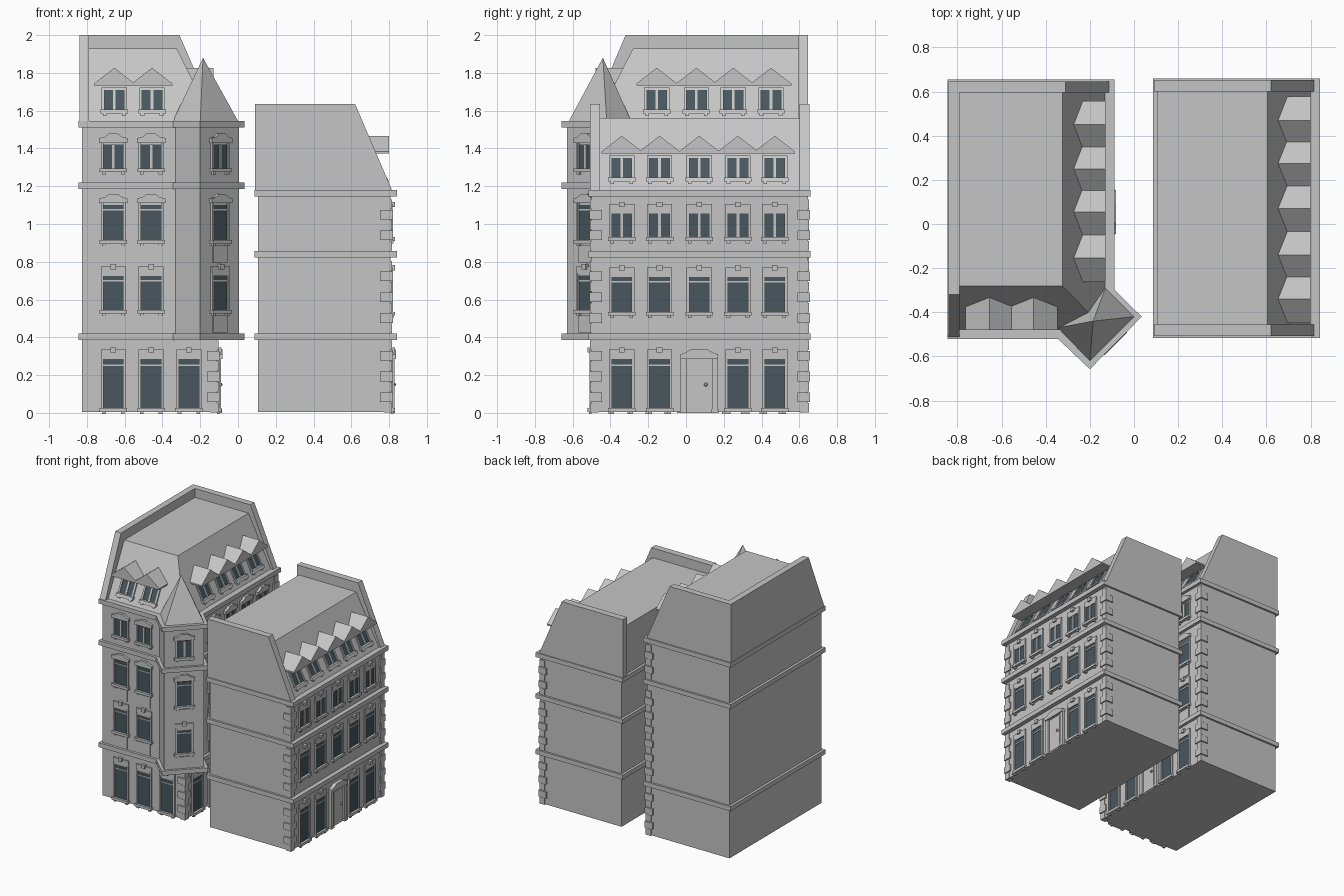
import bpy
import bmesh
from mathutils import Matrix, Vector

cube = bpy.data.objects.get("Cube")
if cube:
    bpy.data.objects.remove(cube, do_unlink=True)


def material(name, rgb):
    m = bpy.data.materials.new(name)
    m.use_nodes = True
    m.diffuse_color = (*rgb, 1)
    m.node_tree.nodes["Principled BSDF"].inputs["Base Color"].default_value = (*rgb, 1)
    return m


STONE = material("pale grey stone", (0.56, 0.56, 0.56))
GLASS = material("dark slate glass", (0.065, 0.095, 0.11))
Z = Vector((0, 0, 1))


def frame(a, d, b, origin=(0, 0, 0)):
    """Local axes: a along the shape, d the extrusion, b up the shape."""
    m = Matrix((a, d, b)).transposed().to_4x4()
    m.translation = origin
    return m


PLAN = frame((1, 0, 0), (0, 0, 1), (0, 1, 0))
XZ = frame((1, 0, 0), (0, 1, 0), (0, 0, 1))
YZ = frame((0, 1, 0), (1, 0, 0), (0, 0, 1))


def wall(origin, normal, lean=0):
    """Frame of a wall; lean tips it back like a roof slope."""
    n = Vector((*normal, 0)).normalized()
    return frame(Z.cross(n), n, Z - n * lean, origin)


def loft(bm, low, high):
    a = [bm.verts.new(p) for p in low]
    b = [bm.verts.new(p) for p in high]
    bm.faces.new(a)
    bm.faces.new(b)
    for i in range(len(a)):
        j = (i + 1) % len(a)
        bm.faces.new((a[i], a[j], b[j], b[i]))


def slab(bm, m, pts, d0, d1):
    loft(bm, [m @ Vector((p, d0, q)) for p, q in pts],
         [m @ Vector((p, d1, q)) for p, q in pts])


def rect(x0, x1, y0, y1):
    return [(x0, y0), (x1, y0), (x1, y1), (x0, y1)]


def block(bm, m, u, w, z0, z1, depth):
    slab(bm, m, rect(u - w / 2, u + w / 2, z0, z1), 0, depth)


def finish(name, bm, mat=STONE):
    bmesh.ops.recalc_face_normals(bm, faces=bm.faces)
    me = bpy.data.meshes.new(name)
    bm.to_mesh(me)
    bm.free()
    me.materials.append(mat)
    bpy.context.collection.objects.link(bpy.data.objects.new(name, me))


def window(trim, glass, m, u, z0, z1, hood="key", double=False, panel=0):
    w, jamb = 0.105, 0.014
    block(glass, m, u, w, z0, z1, 0.004)
    for s in (-1, 1):
        block(trim, m, u + s * (w + jamb) / 2, jamb, z0, z1 + 0.012, 0.012)
        block(trim, m, u + s * 0.05, 0.02, z0 - 0.032, z0 - 0.02, 0.014)
    block(trim, m, u, w + 0.04, z0 - 0.02, z0, 0.022)
    if double:
        block(trim, m, u, 0.014, z0, z1, 0.009)
    else:
        bar = z1 - 0.09 * (z1 - z0) - 0.005
        block(trim, m, u, w, bar - 0.008, bar, 0.008)
    if panel:
        block(trim, m, u, w, z0 - 0.03 - panel, z0 - 0.03, 0.007)
    if hood == "key":
        block(trim, m, u, w + 0.028, z1, z1 + 0.05, 0.01)
        block(trim, m, u, 0.03, z1 + 0.035, z1 + 0.062, 0.022)
    elif hood == "arch":
        half = [(0.075, 0.01), (0.075, 0.035), (0.045, 0.042), (0.025, 0.058)]
        pts = [(u + a, z1 + b) for a, b in half]
        pts += [(u - a, z1 + b) for a, b in reversed(half)]
        slab(trim, m, pts, 0, 0.02)
    else:
        block(trim, m, u, w + 0.028, z1, z1 + 0.012, 0.012)


def door(trim, m, u):
    for s in (-1, 1):
        block(trim, m, u + s * 0.083, 0.03, 0, 0.29, 0.02)
        block(trim, m, u + s * 0.083, 0.038, 0, 0.02, 0.024)
    block(trim, m, u, 0.136, 0.0, 0.29, 0.006)
    block(trim, m, u, 0.105, 0.01, 0.27, 0.011)
    half = [(0.1, 0.285), (0.1, 0.31), (0.075, 0.318), (0.045, 0.335)]
    slab(trim, m, [(u + a, b) for a, b in half] + [(u - a, b) for a, b in reversed(half)], 0, 0.028)
    knob = m @ Matrix.Translation((u + 0.035, 0.018, 0.15))
    bmesh.ops.create_icosphere(trim, subdivisions=2, radius=0.01, matrix=knob)


def dormer(trim, glass, roofs, slope, upright, u, z, lean):
    """Pair of panes on the slope under a jutting gable roof."""
    window(trim, glass, slope, u, z + 0.065, z + 0.17, "flat", True)
    gable = [(-0.108, 0.192), (0.108, 0.192), (0.108, 0.203), (0, 0.287), (-0.108, 0.203)]
    pts = [(u + a, z + b) for a, b in gable]
    loft(roofs, [upright @ Vector((p, 0, q)) for p, q in pts],
         [upright @ Vector((p, -lean * (q - z) - 0.012, q)) for p, q in pts])


def quoins(bm, x, y, sx, sy, z0, z1):
    """Alternating corner stones; sx and sy point out of the corner."""
    step, count = 0.055, int((z1 - z0) / 0.055)
    for i in range(count):
        size = 0.055 if i % 2 else 0.038
        out = 0.012 if i % 2 else 0.007
        xs = sorted((x + sx * out, x - sx * size))
        ys = sorted((y + sy * out, y - sy * size))
        z = z0 + i * step
        slab(bm, PLAN, rect(*xs, *ys), z + 0.002, z + step - 0.002)


# Left building: main walls and angled corner tower
tower = [(-0.33, -0.5), (-0.2, -0.63), (0.005, -0.425), (-0.11, -0.31), (-0.25, -0.35)]
bm = bmesh.new()
slab(bm, PLAN, rect(-0.825, -0.11, -0.5, 0.64), 0.005, 1.53)
finish("left_building_walls", bm)
bm = bmesh.new()
slab(bm, PLAN, tower, 0.4, 1.53)
finish("corner_tower", bm)

# Left building: belt courses wrapping the tower
bm = bmesh.new()
outline = [(-0.845, -0.52), (-0.345, -0.52), (-0.2, -0.658), (0.035, -0.42),
           (-0.088, -0.298), (-0.088, 0.655), (-0.845, 0.655)]
for z0, z1 in ((0.385, 0.42), (1.185, 1.22), (1.51, 1.545)):
    slab(bm, PLAN, outline, z0, z1)
finish("left_building_belts", bm)

# Left building: mansard roof, spire and end parapets
bm = bmesh.new()
loft(bm, [(x, y, 1.54) for x, y in rect(-0.8, -0.13, -0.48, 0.61)],
     [(x, y, 1.93) for x, y in rect(-0.8, -0.325, -0.28, 0.61)])
finish("left_building_roof", bm)
bm = bmesh.new()
base = [bm.verts.new((x, y, 1.545)) for x, y in
        ((-0.345, -0.47), (-0.2, -0.62), (0.0, -0.42), (-0.13, -0.29))]
tip = bm.verts.new((-0.185, -0.44, 1.88))
bm.faces.new(base)
for i in range(4):
    bm.faces.new((base[i], base[(i + 1) % 4], tip))
finish("tower_spire", bm)
bm = bmesh.new()
slab(bm, YZ, [(-0.515, 1.54), (-0.32, 2), (0.645, 2), (0.645, 1.54)], -0.84, -0.79)
slab(bm, XZ, [(-0.84, 1.54), (-0.84, 2), (-0.31, 2), (-0.11, 1.54)], 0.595, 0.645)
finish("left_building_parapets", bm)

# Left building: windows, door and dormers
trim, glass, roofs = bmesh.new(), bmesh.new(), bmesh.new()
front, side = wall((0, -0.5, 0), (0, -1)), wall((-0.11, 0, 0), (1, 0))
angled = wall((-0.0975, -0.5275, 0), (1, -1))
columns = (-0.155, 0.055, 0.25, 0.45)


def upper_floors(m, u):
    window(trim, glass, m, u, 0.545, 0.725, "key", panel=0.09)
    window(trim, glass, m, u, 0.915, 1.1, "arch", panel=0.09)
    window(trim, glass, m, u, 1.295, 1.42, "arch", True)


for u in (-0.66, -0.46, -0.26):
    window(trim, glass, front, u, 0.025, 0.285)
for u in (-0.66, -0.46):
    upper_floors(front, u)
upper_floors(angled, 0)
for u in columns:
    upper_floors(side, u)
    if u == 0.055:
        door(trim, side, u)
    else:
        window(trim, glass, side, u, 0.025, 0.285)
window(trim, glass, side, -0.35, 0.025, 0.285)
lean = 0.51
for n, at, us in (((0, -1), (0, -0.48, 0), (-0.655, -0.455)),
                  ((1, 0), (-0.13, 0, 0), columns)):
    upright = wall(at, n)
    slope = wall(Vector(at) + Vector((*n, 0)) * lean * 1.54, n, lean)
    for u in us:
        dormer(trim, glass, roofs, slope, upright, u, 1.54, lean)
finish("left_building_window_trim", trim)
finish("left_building_glass", glass, GLASS)
finish("left_building_dormer_roofs", roofs)

# Right building: walls, belts, roof and gable ends
bm = bmesh.new()
slab(bm, PLAN, rect(0.107, 0.808, -0.5, 0.645), 0.005, 1.17)
finish("right_building_walls", bm)
bm = bmesh.new()
for z0, z1 in ((0.385, 0.42), (0.822, 0.857), (1.145, 1.18)):
    slab(bm, PLAN, rect(0.087, 0.842, -0.516, 0.66), z0, z1)
finish("right_building_belts", bm)
bm = bmesh.new()
slab(bm, XZ, [(0.107, 1.17), (0.107, 1.56), (0.605, 1.56), (0.8, 1.18), (0.8, 1.17)], -0.47, 0.62)
finish("right_building_roof", bm)
bm = bmesh.new()
for y0, y1 in ((-0.508, -0.455), (0.6, 0.653)):
    slab(bm, XZ, [(0.09, 1.17), (0.09, 1.635), (0.62, 1.635), (0.815, 1.18), (0.815, 1.17)], y0, y1)
finish("right_building_gables", bm)

# Right building: windows, door and dormers
trim, glass, roofs = bmesh.new(), bmesh.new(), bmesh.new()
side = wall((0.808, 0, 0), (1, 0))
upright = wall((0.8, 0, 0), (1, 0))
slope = wall((0.8 + lean * 1.18, 0, 0), (1, 0), lean)
for i, u in enumerate((-0.34, -0.14, 0.07, 0.275, 0.47)):
    if i == 2:
        door(trim, side, u)
    else:
        window(trim, glass, side, u, 0.025, 0.285)
    window(trim, glass, side, u, 0.535, 0.72)
    window(trim, glass, side, u, 0.93, 1.055, "key", True)
    dormer(trim, glass, roofs, slope, upright, u, 1.18, lean)
finish("right_building_window_trim", trim)
finish("right_building_glass", glass, GLASS)
finish("right_building_dormer_roofs", roofs)

# Corner stones between the belts of both buildings
bm = bmesh.new()
for z0, z1 in ((0, 0.385), (0.42, 0.822), (0.857, 1.145)):
    for y, s in ((-0.5, -1), (0.645, 1)):
        quoins(bm, 0.808, y, 1, s, z0, z1)
quoins(bm, -0.11, -0.5, 1, -1, 0, 0.385)
for z0, z1 in ((0, 0.385), (0.42, 1.185), (1.22, 1.51)):
    quoins(bm, -0.11, 0.64, 1, 1, z0, z1)
finish("corner_stones", bm)
